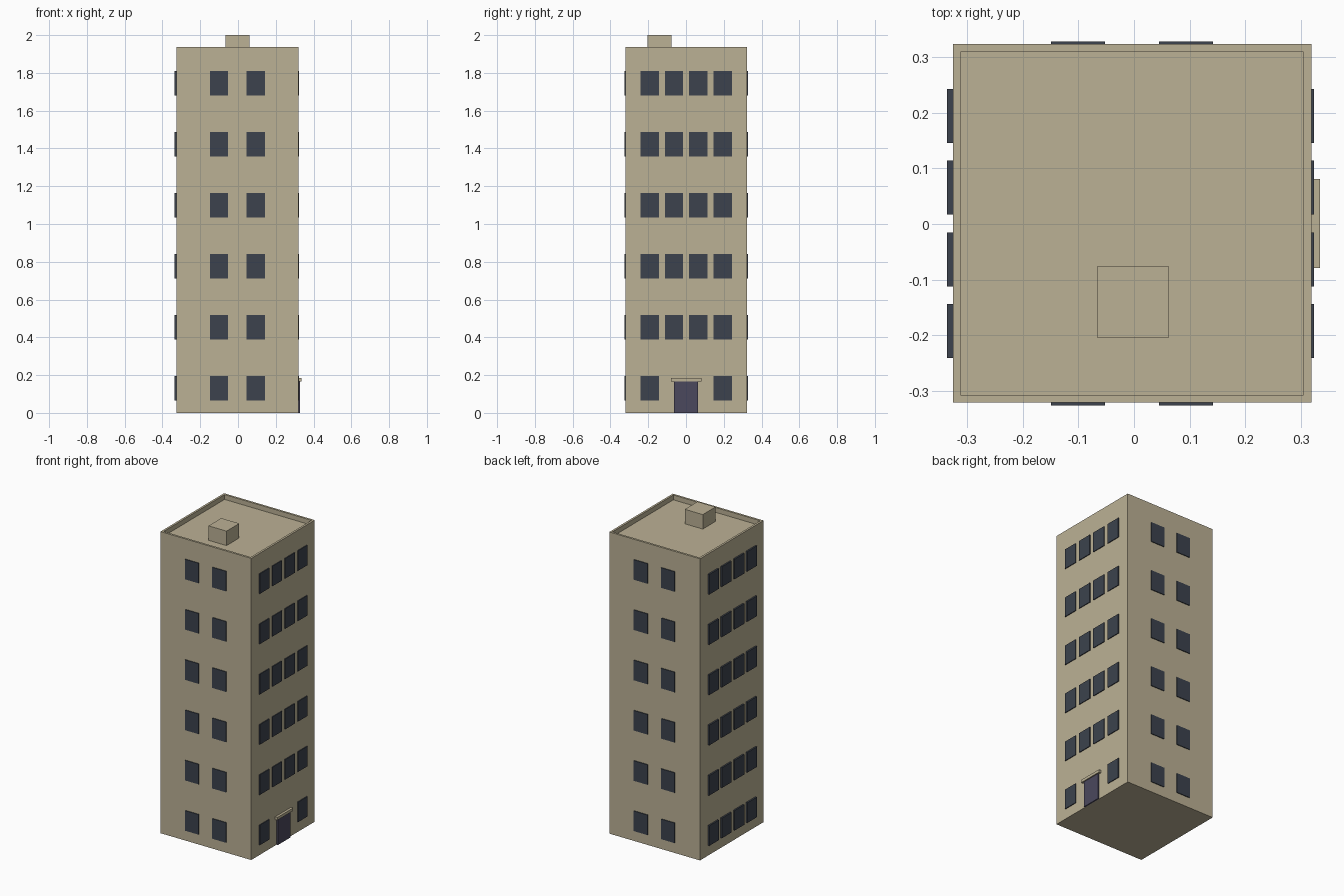
import bpy, bmesh
from mathutils import Vector

if "Cube" in bpy.data.objects:
    bpy.data.objects.remove(bpy.data.objects["Cube"])

CX, CY = -0.0035, 0.001      # body centre
HALF, TOP, ROOF = 0.3225, 1.938, 1.907
FLOOR = 0.323


def material(name, rgb):
    m = bpy.data.materials.new(name)
    m.diffuse_color = (*rgb, 1)
    m.use_nodes = True
    m.node_tree.nodes["Principled BSDF"].inputs["Base Color"].default_value = m.diffuse_color
    return m


WALL = material("beige_wall", (0.50, 0.44, 0.30))
GLASS = material("dark_glass", (0.045, 0.055, 0.075))
DOOR = material("door_paint", (0.07, 0.065, 0.11))


def add_box(bm, lo, hi):
    lo, hi = Vector(lo), Vector(hi)
    verts = bmesh.ops.create_cube(bm, size=1)["verts"]
    for v in verts:
        v.co = (lo + hi) / 2 + v.co * (hi - lo)


def finish(bm, name, mat):
    mesh = bpy.data.meshes.new(name)
    bm.to_mesh(mesh)
    bm.free()
    mesh.materials.append(mat)
    ob = bpy.data.objects.new(name, mesh)
    bpy.context.collection.objects.link(ob)


def box(name, lo, hi, mat):
    bm = bmesh.new()
    add_box(bm, lo, hi)
    finish(bm, name, mat)


# Tower body with the roof sunk behind a parapet
bm = bmesh.new()
add_box(bm, (CX - HALF, CY - HALF, 0), (CX + HALF, CY + HALF, TOP))
bm.normal_update()
top = max(bm.faces, key=lambda f: f.calc_center_median().z)
bmesh.ops.inset_region(bm, faces=[top], thickness=0.0193)
# duplicate the rim so the roof drops vertically
ext = bmesh.ops.extrude_discrete_faces(bm, faces=[top])["faces"]
bmesh.ops.translate(bm, vec=(0, 0, ROOF - TOP), verts=ext[0].verts)
bmesh.ops.recalc_face_normals(bm, faces=bm.faces)
finish(bm, "tower_body", WALL)

# Roof access box
box("roof_box", (-0.066, -0.205, ROOF), (0.062, -0.076, 2.0), WALL)


# Windows: name, axis across the wall, wall plane, outer plane, centres
def windows(name, along_x, wall, outer, centres, skip_ground=()):
    bm = bmesh.new()
    a, b = sorted((wall, outer))
    for floor in range(6):
        z = 0.13 + floor * FLOOR
        for i, c in enumerate(centres):
            if floor == 0 and i in skip_ground:
                continue
            p, q = c - 0.0485, c + 0.0485
            if along_x:
                add_box(bm, (p, a, z - 0.0645), (q, b, z + 0.0645))
            else:
                add_box(bm, (a, p, z - 0.0645), (b, q, z + 0.0645))
    finish(bm, name, GLASS)


two = [CX + s * 0.097 for s in (-1, 1)]
four = [CY + s * 0.129 for s in (-1.5, -0.5, 0.5, 1.5)]
windows("front_windows", True, CY - HALF, CY - HALF - 0.005, two)
windows("back_windows", True, CY + HALF, CY + HALF + 0.005, two)
windows("left_windows", False, CX - HALF, CX - HALF - 0.01, four)
windows("right_windows", False, CX + HALF, CX + HALF + 0.005, four, (1, 2))

# Entrance on the right side
X = CX + HALF
box("entrance_door", (X, CY - 0.0635, 0), (X + 0.009, CY + 0.0635, 0.167), DOOR)
box("door_canopy", (X, CY - 0.08, 0.167), (X + 0.016, CY + 0.08, 0.185), WALL)
